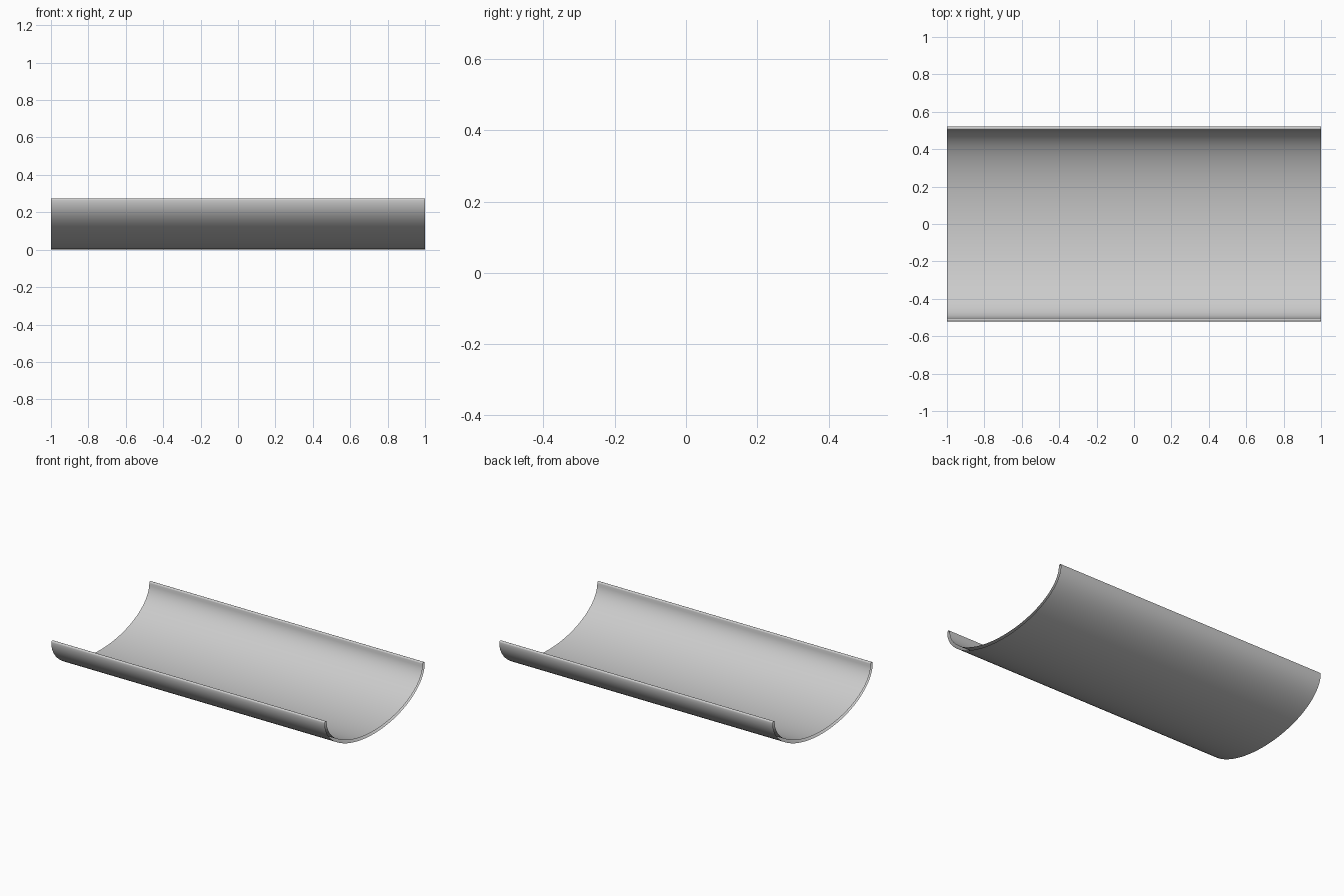
import bpy, bmesh, math

if "Cube" in bpy.data.objects:
    bpy.data.objects.remove(bpy.data.objects["Cube"])

A, B, T = 0.522, 0.265, 0.02     # outer half width, depth, wall thickness
N = 48

def arc(a, b, start, end, n, cy=0.0):
    return [(cy + a * math.cos(start + (end - start) * i / n),
             B + b * math.sin(start + (end - start) * i / n)) for i in range(n + 1)]

# closed cross-section: outer half ellipse, rounded lip, inner half ellipse, rounded lip
r = T / 2
outer = arc(A, B, math.pi, 2 * math.pi, N)
lip_r = arc(r, r, 0, math.pi, 8, A - r)[1:-1]
inner = arc(A - T, B - T, 2 * math.pi, math.pi, N)
lip_l = arc(r, r, 0, math.pi, 8, r - A)[1:-1]
profile = outer + lip_r + inner + lip_l

# trough shell, extruded along x with open ends
bm = bmesh.new()
left = [bm.verts.new((-1, y, z)) for y, z in profile]
right = [bm.verts.new((1, y, z)) for y, z in profile]
n = len(profile)
for i in range(n):
    j = (i + 1) % n
    bm.faces.new((left[i], left[j], right[j], right[i]))
bm.normal_update()
if min(bm.faces, key=lambda f: f.calc_center_median().z).normal.z > 0:
    bmesh.ops.reverse_faces(bm, faces=bm.faces[:])
mesh = bpy.data.meshes.new("trough")
bm.to_mesh(mesh)
bm.free()
trough = bpy.data.objects.new("trough", mesh)
bpy.context.collection.objects.link(trough)
bpy.context.view_layer.objects.active = trough
trough.select_set(True)
bpy.ops.object.shade_smooth_by_angle(angle=math.radians(40))
